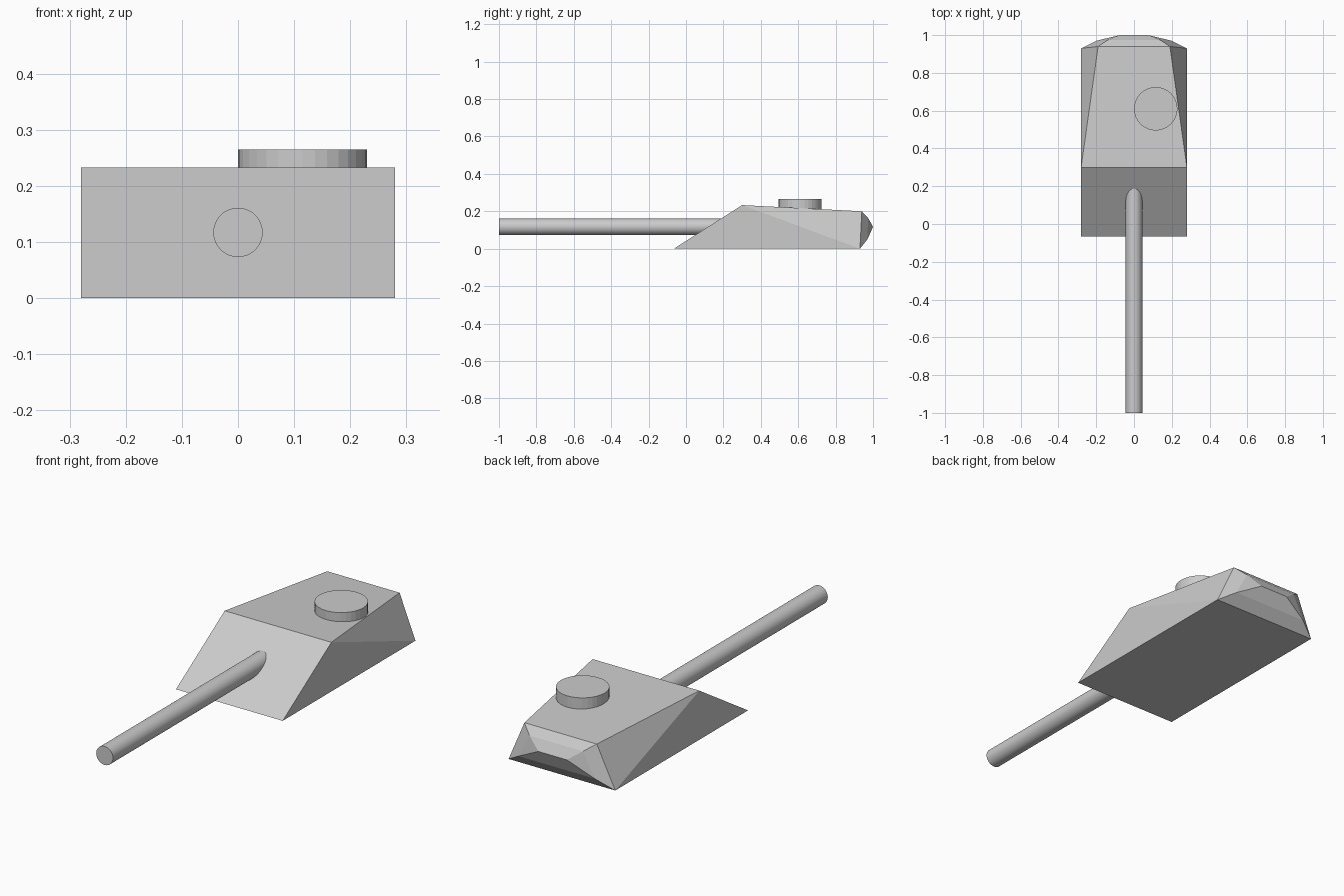
import bpy, bmesh, math

if "Cube" in bpy.data.objects:
    bpy.data.objects.remove(bpy.data.objects["Cube"])


def cylinder(name, radius, depth, location, rotation=(0, 0, 0), sides=32):
    bpy.ops.mesh.primitive_cylinder_add(vertices=sides, radius=radius, depth=depth,
                                        location=location, rotation=rotation)
    obj = bpy.context.object
    obj.name = name
    return obj


# Turret shell: wedge front, tapering roof, faceted rear
bm = bmesh.new()


def pair(x, y, z):
    """Mirrored left and right vertices."""
    return [bm.verts.new((s * x, y, z)) for s in (-1, 1)]


nose = pair(0.28, -0.065, 0)
brow = pair(0.28, 0.30, 0.233)
rear_low = pair(0.28, 0.93, 0)
rear_top = pair(0.19, 0.94, 0.20)
mid_low = pair(0.20, 0.97, 0.05)
mid_top = pair(0.14, 0.973, 0.165)
ridge = pair(0.075, 1.0, 0.117)

# Faces spanning the full width, front over the roof and rear to the floor
loop = [nose, brow, rear_top, mid_top, ridge, mid_low, rear_low, nose]
for a, b in zip(loop, loop[1:]):
    bm.faces.new((a[0], a[1], b[1], b[0]))

# Side faces and the rear corner facets
for i in (0, 1):
    bm.faces.new((nose[i], rear_low[i], brow[i]))
    bm.faces.new((brow[i], rear_low[i], rear_top[i]))
    bm.faces.new((rear_top[i], rear_low[i], mid_low[i], mid_top[i]))
    bm.faces.new((mid_top[i], mid_low[i], ridge[i]))

bmesh.ops.recalc_face_normals(bm, faces=bm.faces)
mesh = bpy.data.meshes.new("turret_shell")
bm.to_mesh(mesh)
bm.free()
bpy.context.collection.objects.link(bpy.data.objects.new("turret_shell", mesh))

# Barrel, its inner end buried in the sloped front
barrel = cylinder("barrel", 0.044, 1.24, (0, -0.38, 0.117), (math.pi / 2, 0, 0))
bpy.ops.object.shade_smooth_by_angle(angle=math.radians(30))

# Roof hatch, sunk into the sloping roof
cylinder("roof_hatch", 0.115, 0.075, (0.115, 0.61, 0.2275))
